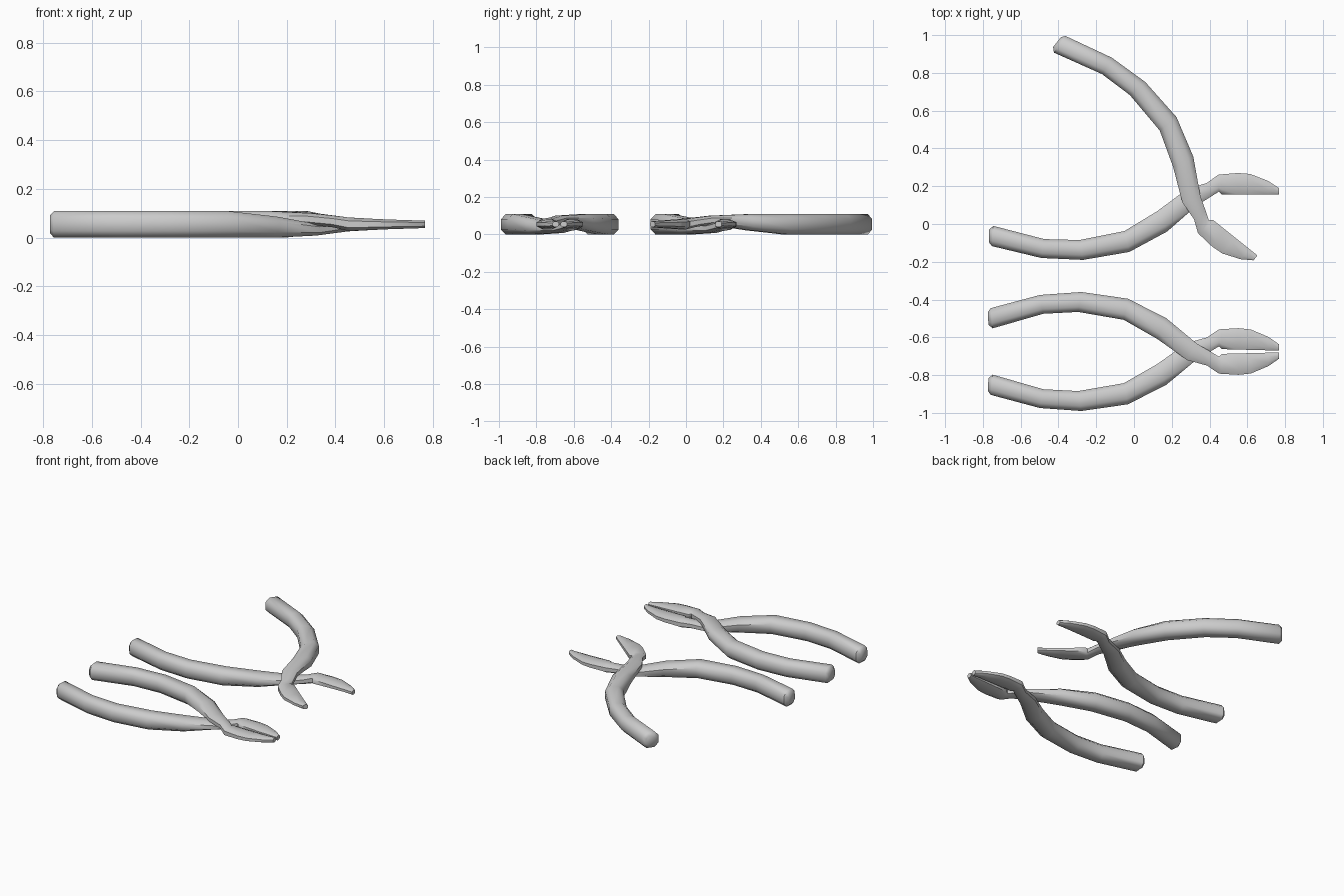
import bpy, bmesh, math
from mathutils import Matrix, Vector

if "Cube" in bpy.data.objects:
    bpy.data.objects.remove(bpy.data.objects["Cube"])

H = 0.108                # overall thickness
PIVOT = Vector((0.297, 0.14))

# stations along one half: upper edge xy, lower edge xy, bottom z, top z
STATIONS = [
    (-.767, -.030, -.767, -.098, .018, .090),
    (-.745, -.010, -.752, -.117, .000, .108),
    (-.475, -.080, -.490, -.180, .000, .108),
    (-.290, -.085, -.270, -.190, .000, .108),
    (-.050, -.037, -.025, -.148, .000, .108),
    (.125, .069, .175, -.040, .000, .086),
    (.280, .185, .335, .100, .008, .056),
    (.385, .217, .400, .140, .018, .066),
    (.445, .260, .450, .172, .025, .080),
    (.455, .262, .465, .157, .026, .081),
    (.550, .270, .550, .157, .031, .077),
    (.615, .265, .615, .157, .034, .074),
    (.710, .228, .710, .157, .037, .071),
    (.767, .190, .767, .157, .039, .069),
]
# chamfered unit section: (across, height)
SECTION = [(-1, -.5), (-.5, -1), (.5, -1), (1, -.5),
           (1, .5), (.5, 1), (-.5, 1), (-1, .5)]


def plier_half(name, location, angle, flip):
    """Loft the stations into one handle-and-jaw, pivot at the local origin."""
    bm = bmesh.new()
    rings = []
    for hx, hy, lx, ly, z0, z1 in STATIONS:
        hi, lo = Vector((hx, hy)) - PIVOT, Vector((lx, ly)) - PIVOT
        mid, half = (hi + lo) / 2, (hi - lo) / 2
        zc, zh = (z0 + z1) / 2 - H / 2, (z1 - z0) / 2
        rings.append([bm.verts.new((*(mid + half * a), zc + zh * b))
                      for a, b in SECTION])
    n = len(SECTION)
    for r, s in zip(rings, rings[1:]):
        for i in range(n):
            j = (i + 1) % n
            bm.faces.new((r[i], r[j], s[j], s[i]))
    bm.faces.new(rings[0])
    bm.faces.new(rings[-1])
    bmesh.ops.recalc_face_normals(bm, faces=bm.faces)
    # the second half is the first turned over about the long axis
    turn = Matrix.Rotation(math.pi if flip else 0, 4, 'X')
    place = Matrix.Translation((*location, H / 2))
    bm.transform(place @ Matrix.Rotation(math.radians(angle), 4, 'Z') @ turn)
    me = bpy.data.meshes.new(name)
    bm.to_mesh(me)
    bm.free()
    ob = bpy.data.objects.new(name, me)
    bpy.context.collection.objects.link(ob)
    bpy.ops.object.select_all(action='DESELECT')
    ob.select_set(True)
    bpy.context.view_layer.objects.active = ob
    bpy.ops.object.shade_smooth_by_angle(angle=math.radians(50))


# open pliers
plier_half("open_pliers_lower_half", (.297, .14), 0, False)
plier_half("open_pliers_upper_half", (.297, .14), -38.6, True)
# closed pliers
plier_half("closed_pliers_lower_half", (.297, -.675), -1.5, False)
plier_half("closed_pliers_upper_half", (.297, -.675), 1.5, True)
